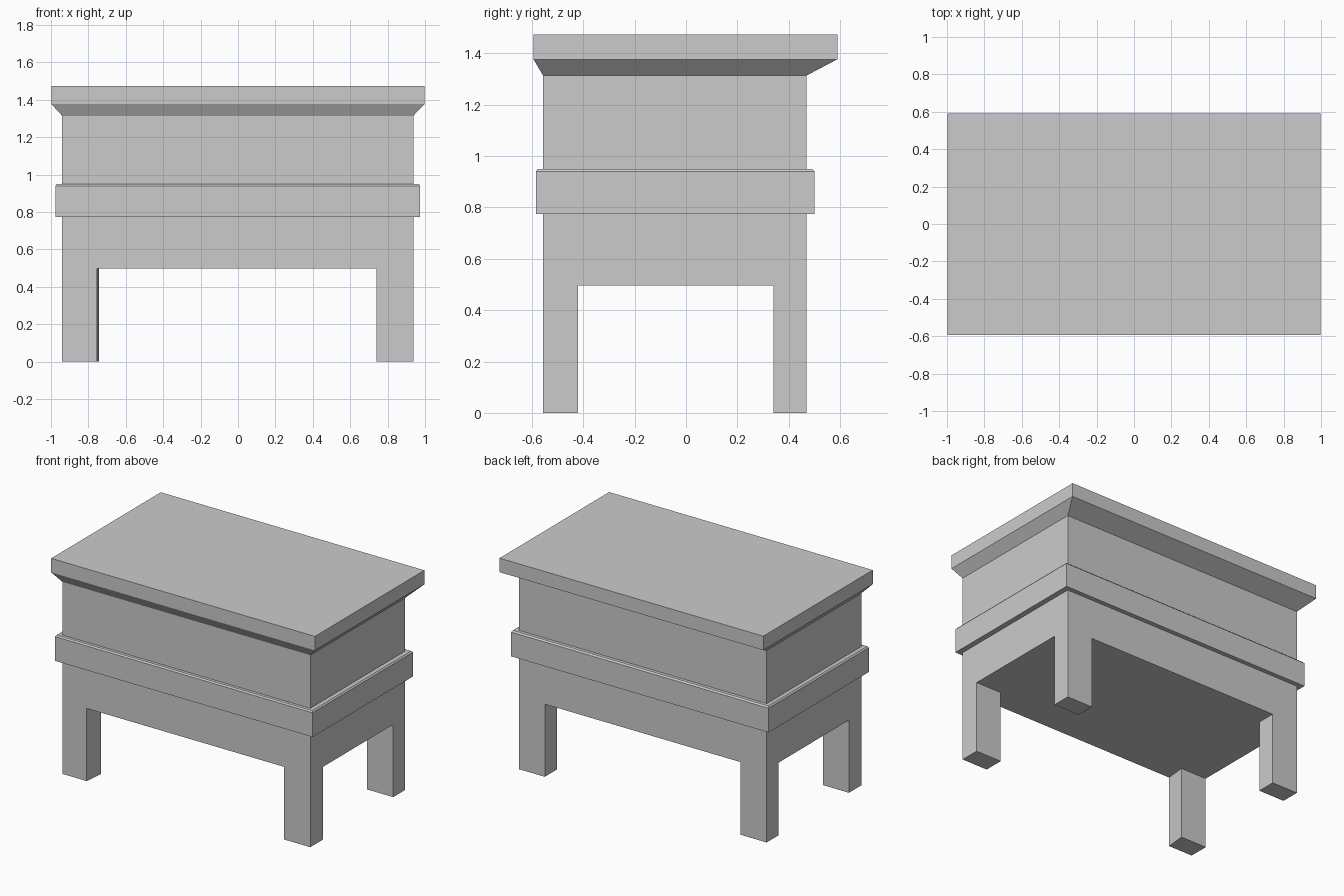
import bpy
import bmesh

if "Cube" in bpy.data.objects:
    bpy.data.objects.remove(bpy.data.objects["Cube"])


def stacked_box(name, rings):
    """Closed solid through rectangles given as (x0, x1, y0, y1, z), bottom to top."""
    bm = bmesh.new()
    loops = []
    for x0, x1, y0, y1, z in rings:
        corners = ((x0, y0), (x1, y0), (x1, y1), (x0, y1))
        loops.append([bm.verts.new((x, y, z)) for x, y in corners])
    bm.faces.new(loops[0][::-1])
    bm.faces.new(loops[-1])
    for low, high in zip(loops, loops[1:]):
        for i in range(4):
            j = (i + 1) % 4
            bm.faces.new((low[i], low[j], high[j], high[i]))
    mesh = bpy.data.meshes.new(name)
    bm.to_mesh(mesh)
    bm.free()
    obj = bpy.data.objects.new(name, mesh)
    bpy.context.collection.objects.link(obj)
    return obj


BODY = (-0.94, 0.937, -0.557, 0.47)
LEG_TOP, LID_BOTTOM = 0.497, 1.314

# Main box
stacked_box("body", [(*BODY, LEG_TOP), (*BODY, LID_BOTTOM)])

# Raised band with a slightly eased top edge
band = (-0.976, 0.974, -0.584, 0.501)
stacked_box("band", [
    (*band, 0.774),
    (*band, 0.94),
    (-0.968, 0.966, -0.577, 0.492, 0.95),
])

# Overhanging lid with flared underside
lid = (-0.998, 0.998, -0.594, 0.59)
stacked_box("lid", [(*BODY, LID_BOTTOM), (*lid, 1.377), (*lid, 1.473)])

# Corner legs, flush with the body sides
for side, x0, x1 in (("left", BODY[0], -0.742), ("right", 0.74, BODY[1])):
    for end, y0, y1 in (("front", BODY[2], -0.42), ("back", 0.34, BODY[3])):
        leg = stacked_box(f"{end}_{side}_leg",
                          [(x0, x1, y0, y1, 0.0), (x0, x1, y0, y1, LEG_TOP)])
        # Inner face of the front left leg is slightly angled
        if (end, side) == ("front", "left"):
            for i in (1, 5):
                leg.data.vertices[i].co.x = -0.755
